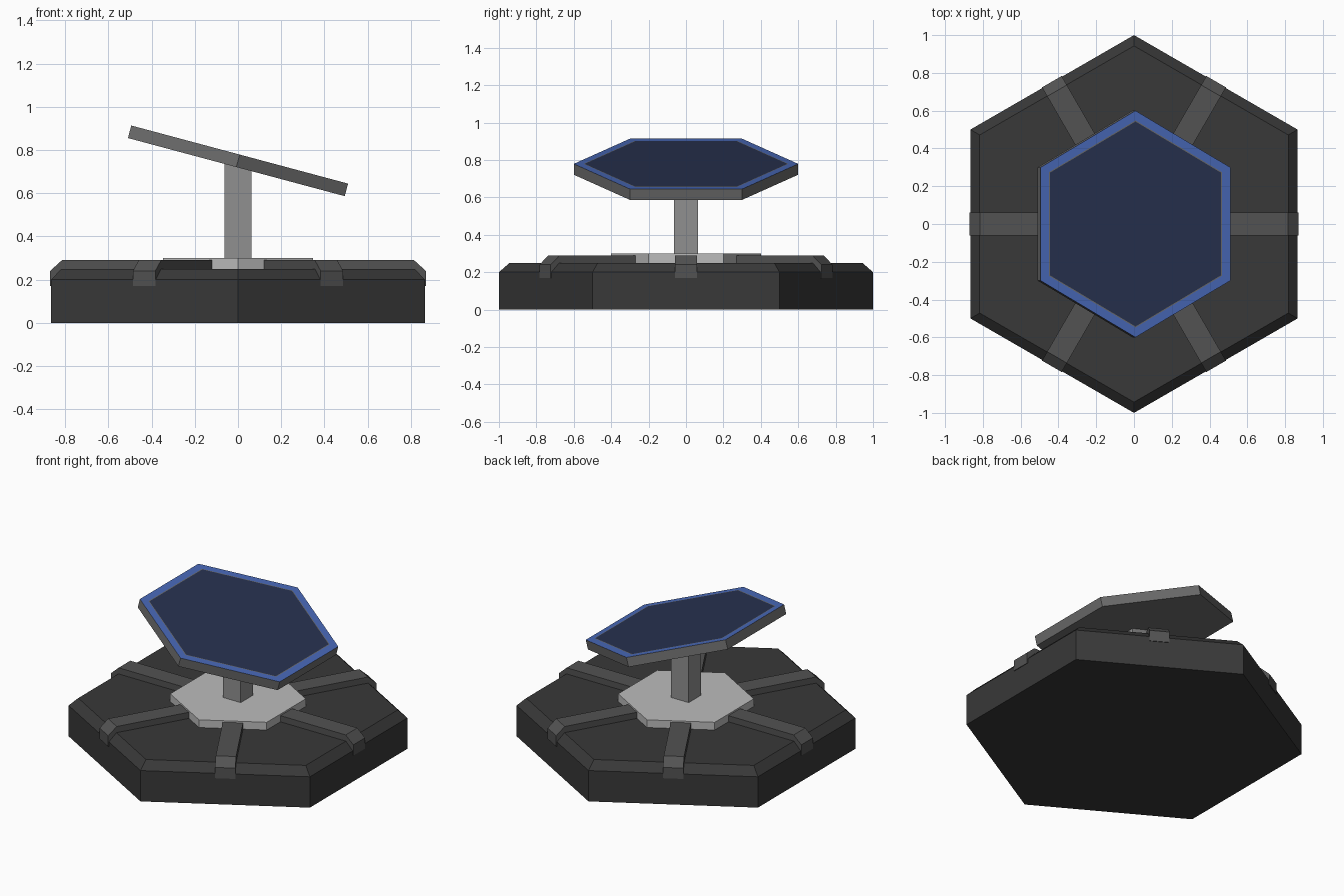
import bpy, bmesh, math
from mathutils import Matrix

if "Cube" in bpy.data.objects:
    bpy.data.objects.remove(bpy.data.objects["Cube"])


def material(name, rgb):
    m = bpy.data.materials.new(name)
    m.diffuse_color = (*rgb, 1)
    m.use_nodes = True
    m.node_tree.nodes["Principled BSDF"].inputs["Base Color"].default_value = m.diffuse_color
    return m


DARK = material("dark_body", (0.04, 0.04, 0.04))
RIB = material("rib_grey", (0.085, 0.085, 0.085))
LIGHT = material("light_plate", (0.5, 0.5, 0.5))
MID = material("mid_grey", (0.28, 0.28, 0.28))
FRAME = material("frame_grey", (0.15, 0.15, 0.15))
BLUE = material("blue_trim", (0.065, 0.14, 0.48))
NAVY = material("navy_glass", (0.021, 0.032, 0.08))


def finish(name, bm, *mats):
    bmesh.ops.recalc_face_normals(bm, faces=bm.faces)
    me = bpy.data.meshes.new(name)
    bm.to_mesh(me)
    bm.free()
    for m in mats:
        me.materials.append(m)
    ob = bpy.data.objects.new(name, me)
    bpy.context.collection.objects.link(ob)
    return ob


def stack(rings, sides=6, turn=30):
    """Closed prism through (radius, z) rings; returns the bmesh and its top face."""
    bm = bmesh.new()
    loops = []
    for r, z in rings:
        angles = [math.radians(turn + 360 * i / sides) for i in range(sides)]
        loops.append([bm.verts.new((r * math.cos(a), r * math.sin(a), z)) for a in angles])
    for lo, hi in zip(loops, loops[1:]):
        for i in range(sides):
            j = (i + 1) % sides
            bm.faces.new((lo[i], lo[j], hi[j], hi[i]))
    bm.faces.new(loops[0][::-1])
    return bm, bm.faces.new(loops[-1])


# Chamfered hexagonal base
finish("base", stack([(1, 0), (1, 0.2), (0.943, 0.25)])[0], DARK)

# Six ribs that fold over the base edge
profile = [(0.34, 0.245), (0.34, 0.29), (0.815, 0.29), (0.87, 0.24),
           (0.87, 0.17), (0.86, 0.17), (0.86, 0.2), (0.81, 0.245)]
for k in range(6):
    bm = bmesh.new()
    face = bm.faces.new([bm.verts.new((r, -0.06, z)) for r, z in profile])
    new = bmesh.ops.extrude_face_region(bm, geom=[face])["geom"]
    bmesh.ops.translate(bm, vec=(0, 0.12, 0),
                        verts=[v for v in new if isinstance(v, bmesh.types.BMVert)])
    bm.transform(Matrix.Rotation(math.radians(60 * k), 4, 'Z'))
    finish(f"rib_{k + 1}", bm, RIB)

# Hub plate and square post
finish("hub_plate", stack([(0.4, 0.25), (0.4, 0.3)])[0], LIGHT)
finish("post", stack([(0.09, 0.3), (0.09, 0.74)], 4, 45)[0], MID)

# Tilted panel: grey frame, blue trim, navy face
bm, top = stack([(0.6, -0.03), (0.6, 0.03)])
for width, outer in ((0.007, 0), (0.045, 1), (0.005, 0)):
    rim = bmesh.ops.inset_region(bm, faces=[top], thickness=width, use_even_offset=True)
    for f in rim["faces"]:
        f.material_index = outer
top.material_index = 2
panel = finish("panel", bm, FRAME, BLUE, NAVY)
panel.location.z = 0.75
panel.rotation_euler.y = math.radians(15)
